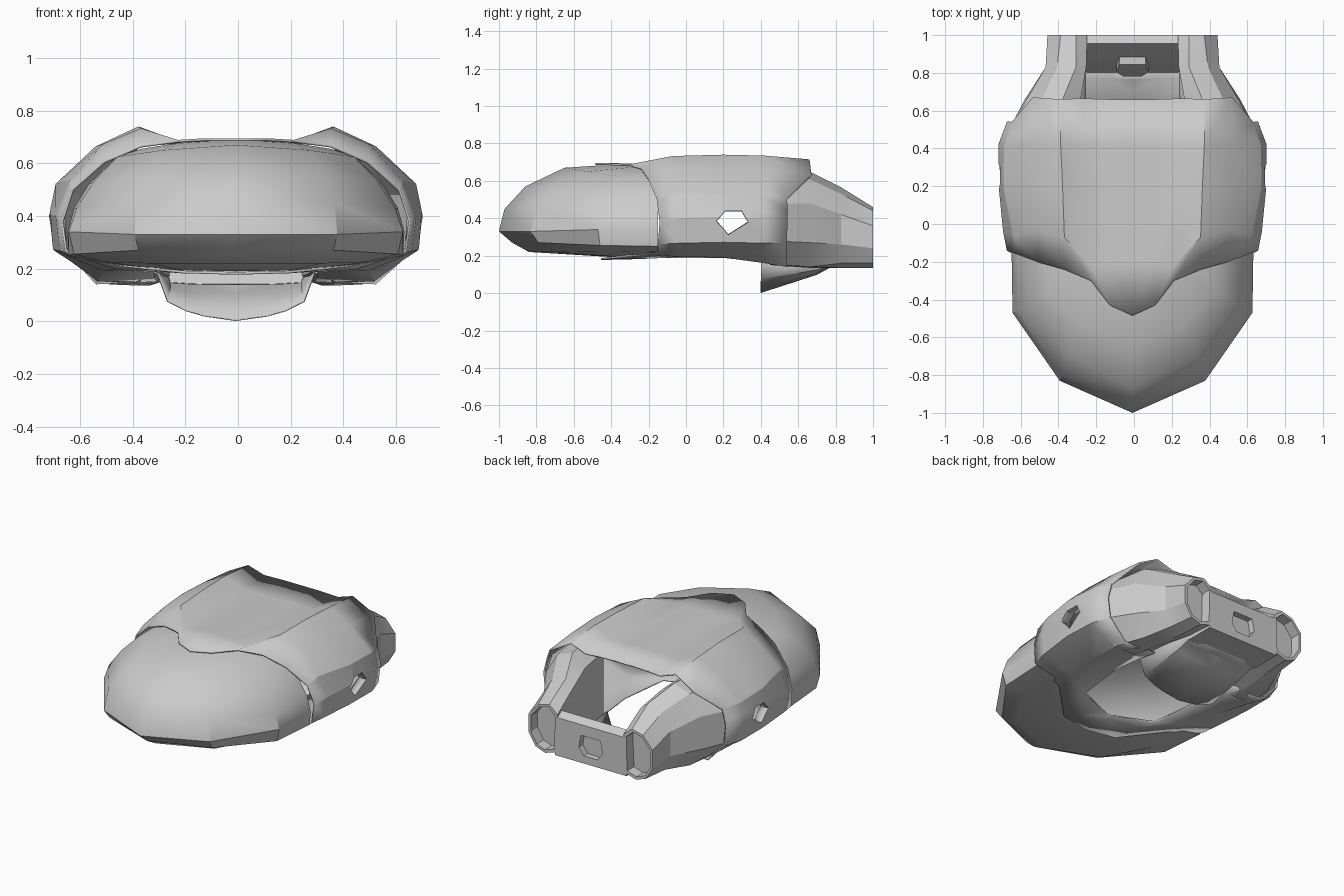
import bpy, bmesh
from mathutils import Vector

if "Cube" in bpy.data.objects:
    bpy.data.objects.remove(bpy.data.objects["Cube"])

SHIFT = -0.008


def loft(rows, closed=False, skip=lambda i, j: False):
    """Grid of quads through equally long rows of points."""
    bm = bmesh.new()
    grid = [[bm.verts.new(p) for p in row] for row in rows]
    n = len(rows[0])
    for i in range(len(rows) - 1):
        for j in range(n if closed else n - 1):
            if not skip(i, j):
                k = (j + 1) % n
                bm.faces.new((grid[i][j], grid[i][k], grid[i + 1][k], grid[i + 1][j]))
    return bm, grid


def punch(bm, poly, axis, depth, cap=False, side=1):
    """Cut a convex polygon out of the faces looking along axis, add a recessed rim."""
    u, v = [a for a in range(3) if a != axis]
    mid = Vector((sum(p[0] for p in poly), sum(p[1] for p in poly))) / len(poly)
    bm.normal_update()
    keep = [f for f in bm.faces if abs(f.normal[axis]) > 0.5 and f.calc_center_median()[axis] * side > 0.3]
    for a, b in zip(poly, poly[1:] + poly[:1]):
        co, no = Vector((0, 0, 0)), Vector((0, 0, 0))
        co[u], co[v] = a
        no[u], no[v] = b[1] - a[1], a[0] - b[0]
        if no[u] * (mid[0] - a[0]) + no[v] * (mid[1] - a[1]) > 0:
            no = -no
        no.normalize()
        geom = set(keep) | {e for f in keep for e in f.edges} | {w for f in keep for w in f.verts}
        res = bmesh.ops.bisect_plane(bm, geom=list(geom), plane_co=co, plane_no=no, dist=1e-5)
        faces = {g for g in res['geom'] if isinstance(g, bmesh.types.BMFace)} | {f for f in keep if f.is_valid}
        keep = [f for f in faces if (f.calc_center_median() - co).dot(no) < 0]
    rim = [e for e in {e for f in keep for e in f.edges} if sum(f in keep for f in e.link_faces) == 1]
    bmesh.ops.delete(bm, geom=keep, context='FACES')
    ext = bmesh.ops.extrude_edge_only(bm, edges=[e for e in rim if e.is_valid])['geom']
    for w in ext:
        if isinstance(w, bmesh.types.BMVert):
            w.co[axis] -= depth * side
    if cap:
        bmesh.ops.contextual_create(bm, geom=[e for e in ext if isinstance(e, bmesh.types.BMEdge)])


def finish(name, bm, mirror=True, thick=0, angle=0.4):
    bmesh.ops.recalc_face_normals(bm, faces=bm.faces)
    me = bpy.data.meshes.new(name)
    bm.to_mesh(me)
    bm.free()
    ob = bpy.data.objects.new(name, me)
    bpy.context.collection.objects.link(ob)
    ob.location.x = SHIFT
    if mirror:
        ob.modifiers.new("mirror", 'MIRROR')
    if thick:
        s = ob.modifiers.new("shell", 'SOLIDIFY')
        s.thickness, s.offset = thick, 0
    bpy.ops.object.select_all(action='DESELECT')
    ob.select_set(True)
    bpy.context.view_layer.objects.active = ob
    bpy.ops.object.shade_smooth_by_angle(angle=angle)
    return ob


# Nose shell: strips from the top rear, over the rim, to the belly
nose = [
    [(0, -.35, .69), (0, -.65, .67), (0, -.86, .57), (0, -.97, .45), (0, -1, .33),
     (0, -.93, .27), (0, -.84, .22), (0, -.4, .193)],
    [(.22, -.25, .677), (.28, -.53, .65), (.34, -.7, .56), (.375, -.8, .45), (.385, -.83, .33),
     (.37, -.79, .27), (.33, -.7, .22), (.2, -.35, .193)],
    [(.36, -.2, .655), (.45, -.36, .625), (.54, -.42, .53), (.605, -.46, .43), (.635, -.47, .34),
     (.615, -.46, .255), (.5, -.41, .225), (.3, -.25, .2)],
    [(.36, -.15, .65), (.47, -.15, .61), (.56, -.15, .52), (.615, -.15, .43), (.64, -.15, .34),
     (.635, -.15, .25), (.5, -.15, .22), (.33, -.16, .2)],
]
finish("nose_shell", loft(nose)[0], angle=0.5)

# Upper cowl and flanks: half sections from deck centre round to the belly opening
front = [(0, -.485, .69), (.12, -.43, .69), (.22, -.3, .684), (.36, -.24, .665), (.5, -.2, .605),
         (.62, -.155, .5), (.66, -.14, .38), (.645, -.15, .265), (.42, -.2, .21), (.2, -.42, .187), (0, -.455, .182)]
brow = [(0, -.2, .688), (.12, -.2, .688), (.225, -.215, .682), (.36, -.07, .728), (.5, -.03, .67),
        (.63, -.06, .53), (.68, -.04, .4), (.665, -.04, .27), (.45, -.04, .2), (.27, -.14, .192), (0, -.25, .187)]


def section(y, pts):
    return [(x, y, z) for x, z in pts]


mid = section(.2, [(0, .685), (.12, .685), (.22, .68), (.37, .735), (.53, .66), (.68, .52),
                   (.705, .41), (.69, .275), (.5, .195), (.31, .193), (0, .19)])
aft = section(.42, [(0, .682), (.12, .682), (.24, .677), (.38, .73), (.53, .65), (.675, .51),
                    (.705, .4), (.685, .27), (.52, .165), (.31, .17), (0, .17)])
tail = [(0, .66, .68), (.12, .66, .68), (.27, .665, .673), (.38, .66, .71), (.525, .67, .63),
        (.635, .54, .5), (.66, .54, .4), (.645, .54, .27), (.53, .54, .145), (.3, .54, .155), (0, .54, .155)]
bm, _ = loft([front, brow, mid, aft, tail], skip=lambda i, j: j == 9 and i > 0)
punch(bm, [(.16, .385), (.205, .44), (.3, .44), (.335, .38), (.225, .31)], 0, .05)
finish("cowl", bm, thick=.01)

# Rear pods ending in recessed nozzles
pod = [
    (.45, [(.29, .6), (.4, .66), (.53, .6), (.665, .48), (.68, .28), (.53, .155), (.38, .15), (.29, .19)]),
    (.66, [(.275, .58), (.37, .65), (.48, .61), (.56, .48), (.57, .27), (.48, .14), (.36, .135), (.275, .18)]),
    (.83, [(.245, .52), (.3, .565), (.4, .53), (.46, .42), (.46, .26), (.42, .16), (.34, .135), (.25, .17)]),
    (1, [(.24, .41), (.3, .46), (.38, .44), (.45, .36), (.45, .24), (.4, .16), (.33, .135), (.25, .16)]),
]
rings = [section(y, pts) for y, pts in pod]
lip = [(.345 + (x - .345) * .84, .3 + (z - .3) * .88) for x, z in pod[-1][1]]
bm, grid = loft(rings + [section(1, lip), section(.93, lip)], closed=True)
bm.faces.new(grid[-1])
finish("rear_pod", bm)

# Bridge between the pods with a small rear port
profile = [(.87, .3), (.955, .42), (1, .39), (1, .14), (.8, .14)]
bm, grid = loft([[(x, y, z) for y, z in profile] for x in (-.26, .26)], closed=True)
for g in grid:
    bm.faces.new(g)
punch(bm, [(-.07, .32), (.07, .32), (.085, .24), (.05, .19), (-.05, .19), (-.085, .24)], 1, .04, cap=True)
finish("rear_bridge", bm, mirror=False)

# Belly scoop: curved duct floor, open at the front
scoop = [
    section(.4, [(0, .003), (.12, .02), (.19, .04), (.26, .075), (.3, .185)]),
    section(.7, [(0, .1), (.12, .105), (.18, .11), (.25, .125), (.29, .185)]),
    section(.77, [(0, .138), (.12, .138), (.18, .14), (.25, .145), (.28, .185)]),
    section(.88, [(0, .145), (.12, .145), (.18, .145), (.25, .15), (.26, .185)]),
]
finish("belly_scoop", loft(scoop)[0], thick=.004)
